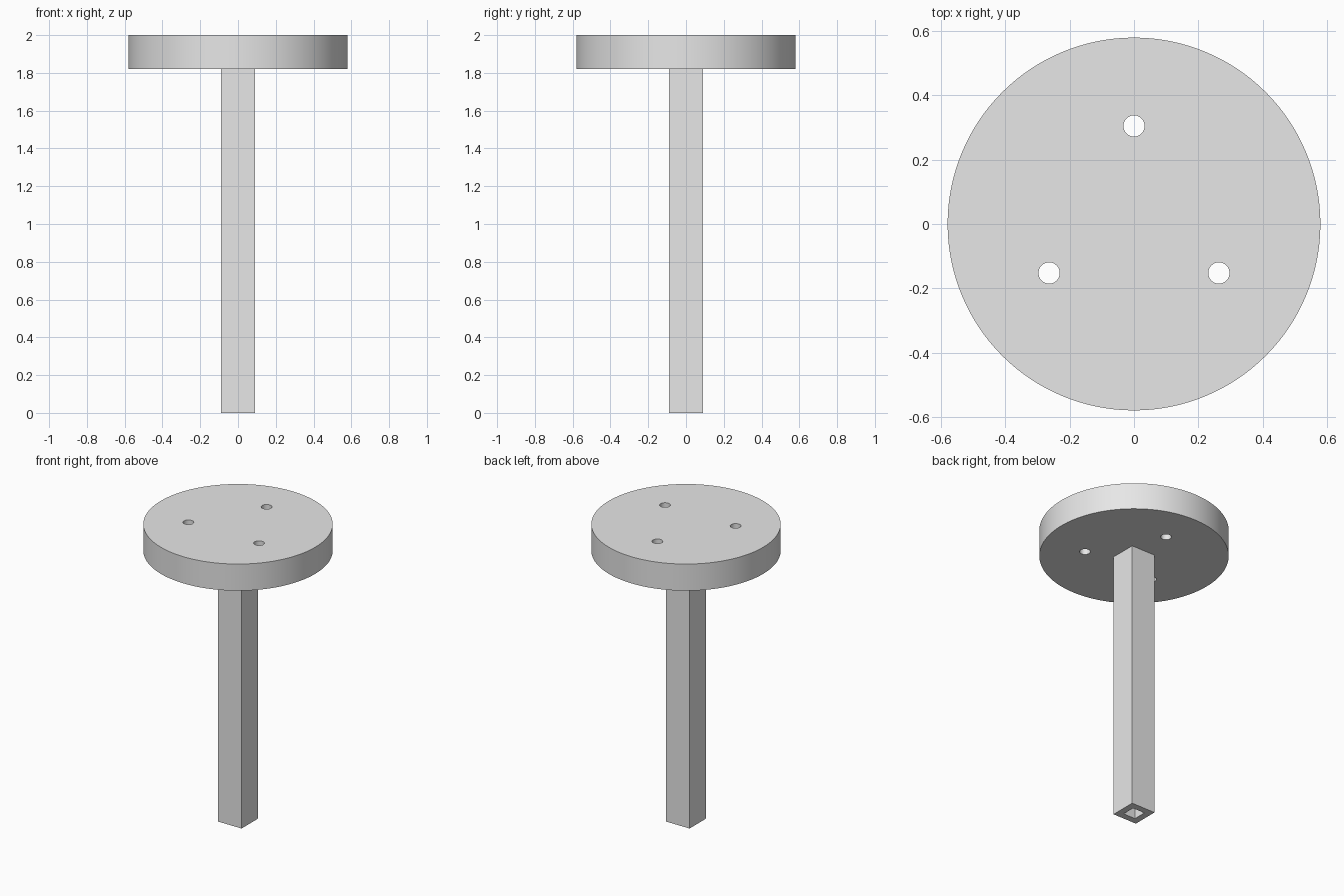
import bpy, math

if "Cube" in bpy.data.objects:
    bpy.data.objects.remove(bpy.data.objects["Cube"])

grey = bpy.data.materials.new("light_grey")
grey.diffuse_color = (0.8, 0.8, 0.8, 1)
grey.use_nodes = True
grey.node_tree.nodes["Principled BSDF"].inputs["Base Color"].default_value = grey.diffuse_color

TOP, UNDER = 2.0, 1.82      # disc faces
DISC_R = 0.58
HOLE_R, HOLE_RING = 0.033, 0.305
POST, BORE = 0.178, 0.09    # outer and inner square widths


def cylinder(name, r, z0, z1, x=0, y=0, sides=64):
    bpy.ops.mesh.primitive_cylinder_add(vertices=sides, radius=r, depth=z1 - z0,
                                        location=(x, y, (z0 + z1) / 2))
    ob = bpy.context.object
    ob.name = name
    ob.data.materials.append(grey)
    return ob


def square_bar(name, width, z0, z1):
    bpy.ops.mesh.primitive_cube_add(size=1, location=(0, 0, (z0 + z1) / 2))
    ob = bpy.context.object
    ob.name = name
    ob.scale = (width, width, z1 - z0)
    bpy.ops.object.transform_apply(location=False, rotation=False, scale=True)
    ob.data.materials.append(grey)
    return ob


def cut(target, cutter):
    mod = target.modifiers.new("cut", 'BOOLEAN')
    mod.operation, mod.solver, mod.object = 'DIFFERENCE', 'EXACT', cutter
    bpy.ops.object.select_all(action='DESELECT')
    target.select_set(True)
    bpy.context.view_layer.objects.active = target
    bpy.ops.object.modifier_apply(modifier=mod.name)
    bpy.data.objects.remove(cutter, do_unlink=True)


# Round plate with three through holes
disc = cylinder("disc", DISC_R, UNDER, TOP, sides=128)
for i in range(3):
    a = math.radians(90 + 120 * i)
    cut(disc, cylinder("hole_cutter", HOLE_R, UNDER - 0.1, TOP + 0.1,
                       HOLE_RING * math.cos(a), HOLE_RING * math.sin(a), 48))
bpy.ops.object.shade_smooth_by_angle(angle=math.radians(30))

# Hollow square post, closed above by the plate
post = square_bar("post", POST, 0, UNDER)
cut(post, square_bar("bore_cutter", BORE, -0.1, UNDER + 0.1))
